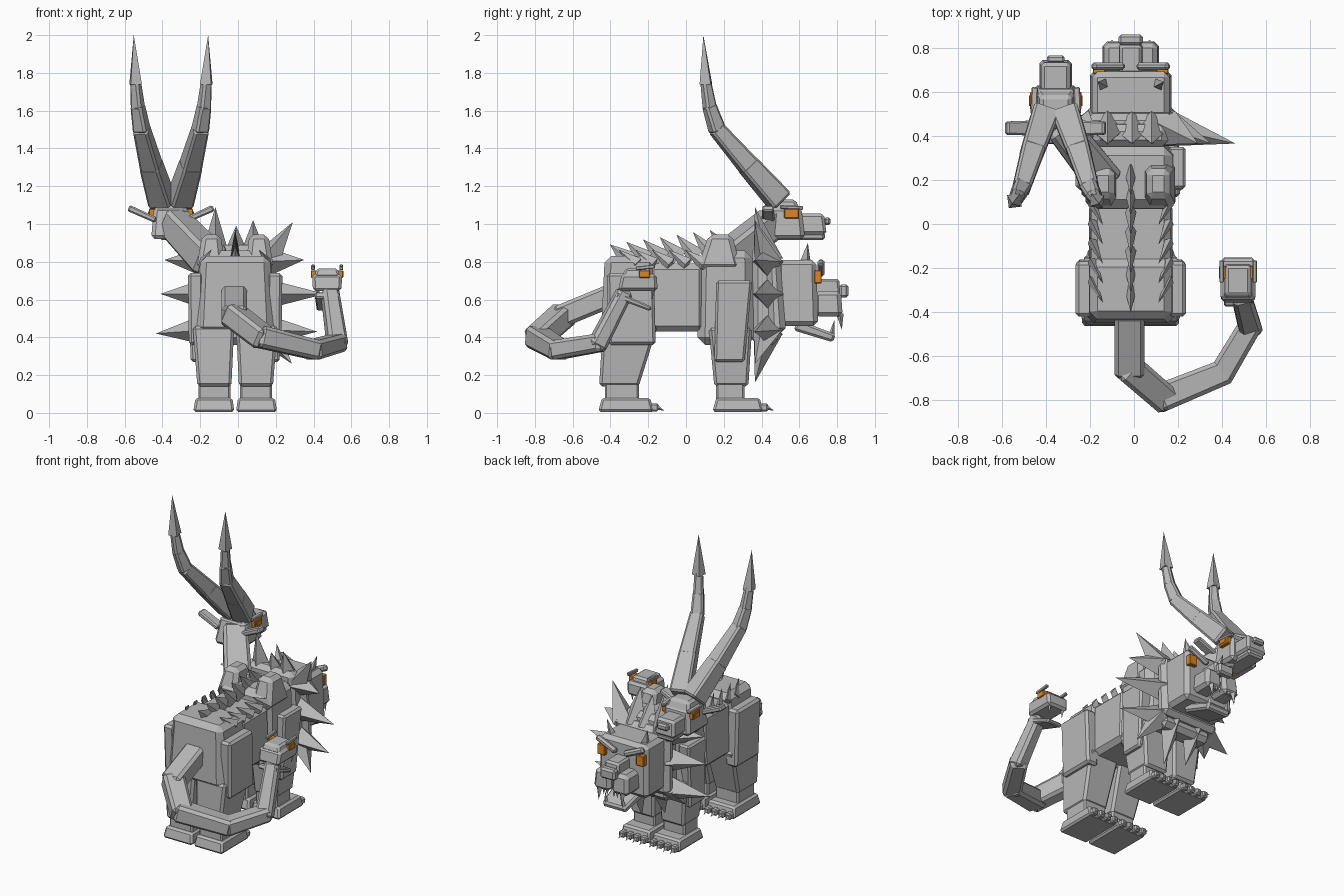
import bpy, bmesh, math
from mathutils import Vector

if "Cube" in bpy.data.objects:
    bpy.data.objects.remove(bpy.data.objects["Cube"])

CX = -0.015          # body centre line
GX = -0.355          # horned head centre line
SX = 0.472           # tail head centre line


def material(name, rgb):
    m = bpy.data.materials.new(name)
    m.diffuse_color = (*rgb, 1)
    m.use_nodes = True
    m.node_tree.nodes["Principled BSDF"].inputs["Base Color"].default_value = m.diffuse_color
    return m


STONE = material("stone_grey", (0.48, 0.48, 0.48))
ORANGE = material("glow_orange", (0.72, 0.24, 0.02))


def build(name, verts, faces, bevel=0.0, mat=STONE):
    bm = bmesh.new()
    vs = [bm.verts.new(v) for v in verts]
    for f in faces:
        bm.faces.new([vs[i] for i in f])
    bmesh.ops.recalc_face_normals(bm, faces=bm.faces)
    if bevel:
        bmesh.ops.bevel(bm, geom=list(bm.edges), offset=bevel, segments=1,
                        affect='EDGES', clamp_overlap=True)
    me = bpy.data.meshes.new(name)
    bm.to_mesh(me)
    bm.free()
    me.materials.append(mat)
    ob = bpy.data.objects.new(name, me)
    bpy.context.collection.objects.link(ob)
    return ob


CUBE = [(3, 2, 1, 0), (4, 5, 6, 7), (0, 1, 5, 4), (1, 2, 6, 5), (2, 3, 7, 6), (3, 0, 4, 7)]


def block(name, x, y, z, top_x=None, top_y=None, bevel=0.012, mat=STONE, cx=CX, side=1):
    """Upright tapered box; x ranges are measured from cx and flipped by side."""
    verts = []
    for (a, b), (c, d), h in ((x, y, z[0]), (top_x or x, top_y or y, z[1])):
        verts += [(cx + side * px, py, h) for px, py in ((a, c), (b, c), (b, d), (a, d))]
    return build(name, verts, CUBE, bevel, mat)


def bar(name, a, b, wa, wb=None, bevel=0.012, mat=STONE):
    """Tapered beam from a to b with (width, height) at each end."""
    a, b = Vector(a), Vector(b)
    q = (b - a).to_track_quat('Z', 'Y')
    verts = []
    for p, (w, h) in ((a, wa), (b, wb or wa)):
        verts += [p + q @ Vector((i * w / 2, j * h / 2, 0))
                  for i, j in ((-1, -1), (1, -1), (1, 1), (-1, 1))]
    return build(name, verts, CUBE, bevel, mat)


def spike(name, base, tip, w, h=None):
    """Four-sided pyramid."""
    base, tip = Vector(base), Vector(tip)
    q = (tip - base).to_track_quat('Z', 'Y')
    h = h or w
    verts = [base + q @ Vector(v) for v in ((w, 0, 0), (0, h, 0), (-w, 0, 0), (0, -h, 0))]
    return build(name, verts + [tip], [(3, 2, 1, 0), (0, 1, 4), (1, 2, 4), (2, 3, 4), (3, 0, 4)])


# Torso
block("belly", (-.19, .19), (-.2, .1), (.43, .79), (-.18, .18), (-.2, .1), .03)
block("haunch_block", (-.205, .205), (-.45, -.15), (.42, .83), (-.185, .185), (-.43, -.16), .035)
block("chest", (-.205, .205), (.06, .36), (.36, .86), (-.19, .19), (.07, .35), .04)
block("neck_collar", (-.19, .19), (.35, .49), (.36, .89), (-.17, .17), (.35, .45), .03)
block("collar_front", (-.215, .215), (.44, .53), (.42, .84), (-.2, .2), (.42, .50), .03)

# Legs, both sides
for s in (-1, 1):
    block("rear_thigh_plate", (.16, .245), (-.41, -.16), (.36, .74), (.17, .25), (-.42, -.17), .015, side=s)
    block("rear_leg", (.02, .20), (-.46, -.25), (.14, .46), (.005, .225), (-.44, -.15), .015, side=s)
    block("rear_shin", (.025, .195), (-.43, -.25), (.06, .16), bevel=.01, side=s)
    block("front_shoulder_plate", (.14, .235), (.15, .31), (.27, .70), (.17, .25), (.16, .35), .012, side=s)
    block("front_leg", (.025, .195), (.15, .33), (.14, .45), (.01, .225), (.12, .35), .015, side=s)
    block("front_shin", (.03, .19), (.16, .31), (.06, .16), bevel=.01, side=s)
    block("shoulder_hump", (.055, .205), (.06, .29), (.76, .945), (.075, .175), (.12, .245), .025, side=s)
    for label, y0, y1 in (("rear", -.465, -.17), ("front", .14, .41)):
        block(label + "_foot", (.004, .222), (y0, y1), (.005, .08), (.015, .21), (y0 + .02, y1 - .02), .012, side=s)
        for i in range(4):
            x = .035 + i * .052
            block(label + "_toe", (x - .02, x + .02), (y1 - .02, y1 + .025), (.008, .05), bevel=.008, side=s)
            spike(label + "_claw", (CX + s * x, y1 + .015, .03), (CX + s * x, y1 + .055, .012), .014)

# Mane spikes around the collar: tip x, tip z
for tx, tz in ((-.41, .63), (-.435, .42), (-.39, .81), (-.12, 1.09), (-.01, .99), (.08, 1.02),
               (.29, 1.01), (.35, .81), (.46, .63), (.42, .43), (-.25, .32), (.285, .26),
               (-.10, .22), (.07, .16)):
    bx = max(-.18, min(.15, tx))
    bz = max(.44, min(.80, tz))
    spike("mane_spike", (bx, .435, bz), (tx, .365, tz), .085, .08)

# Back spines: centre row and two smaller side rows
for i in range(7):
    y, z = .24 - i * .088, .835 - i * .005
    spike("back_spine", (CX, y - .01, z), (CX, y - .115, .97 - i * .013), .026, .055)
    if i > 1:
        for s in (-1, 1):
            spike("side_spine", (CX + s * .175, y + .03, .785), (CX + s * .125, y - .07, .865), .022, .04)

# Main head
block("head", (-.185, .185), (.48, .70), (.46, .81), (-.175, .175), (.48, .69), .025)
block("muzzle_bridge", (-.055, .055), (.68, .82), (.62, .71), (-.05, .05), (.68, .81), .012)
block("nose", (-.055, .055), (.81, .86), (.61, .68), bevel=.012)
bar("lower_jaw", (CX, .58, .465), (CX, .785, .395), (.21, .06), (.17, .045))
for s in (-1, 1):
    X = lambda v: CX + s * v
    block("muzzle_pad", (.005, .13), (.68, .83), (.51, .645), (.005, .12), (.68, .82), .022, side=s)
    block("head_eye", (.115, .172), (.68, .718), (.685, .755), bevel=.004, mat=ORANGE, side=s)
    bar("brow", (X(.03), .715, .735), (X(.175), .715, .80), (.035, .04))
    spike("head_ear", (X(.12), .63, .79), (X(.15), .645, .90), .035, .025)
    spike("upper_fang", (X(.085), .815, .525), (X(.085), .825, .44), .02)
    for x in (.025, .05):
        spike("upper_tooth", (X(x), .82, .52), (X(x), .82, .485), .01)
    spike("lower_fang", (X(.065), .77, .41), (X(.065), .785, .49), .016)

# Horned side head on its own neck
bar("side_neck", (-.14, .20, .80), (-.35, .47, 1.02), (.17, .17), (.15, .15), .02)
block("side_head", (-.105, .105), (.39, .63), (.92, 1.09), (-.09, .09), (.44, .61), .02, cx=GX)
block("side_crown", (-.09, .09), (.44, .61), (1.06, 1.13), (-.07, .07), (.46, .58), .015, cx=GX)
block("side_muzzle", (-.075, .075), (.60, .745), (.945, 1.055), (-.065, .065), (.60, .73), .015, cx=GX)
block("side_jaw", (-.06, .06), (.48, .735), (.915, .955), bevel=.012, cx=GX)
block("side_nose", (-.04, .04), (.73, .765), (.995, 1.035), bevel=.01, cx=GX)
for s in (-1, 1):
    block("side_head_eye", (.06, .117), (.52, .598), (1.03, 1.08), bevel=.004, mat=ORANGE, cx=GX, side=s)
    block("eye_slit", (.11, .121), (.535, .583), (1.045, 1.065), bevel=0, mat=ORANGE, cx=GX, side=s)
    bar("side_brow", (GX + s * .10, .50, 1.09), (GX + s * .095, .62, 1.085), (.03, .02), bevel=.005)
    bar("side_ear", (GX + s * .08, .435, 1.02), (GX + s * .225, .435, 1.085), (.07, .03), (.06, .035), .008)
    # Stepped curved horn
    pts = [(.05, .49, 1.13), (.105, .33, 1.31), (.155, .165, 1.50), (.175, .125, 1.62), (.187, .105, 1.75)]
    pts = [Vector((GX + s * x, y, z)) for x, y, z in pts]
    w = (.125, .105, .08, .065, .05)
    for i in range(4):
        d = (pts[i + 1] - pts[i]).normalized() * .012
        bar("horn_segment", pts[i] - d, pts[i + 1] + d, (w[i], w[i]), (w[i + 1], w[i + 1]), .012)
    spike("horn_tip", pts[4] - Vector((0, 0, .01)), (GX + s * .197, .092, 2.0), .042)

# Tail
path = [(-.02, -.40, .62), (-.02, -.655, .515), (.13, -.785, .40), (.40, -.675, .335),
        (.525, -.465, .37), (.485, -.32, .65)]
width = (.135, .135, .13, .115, .105, .09)
for i in range(5):
    a, b = Vector(path[i]), Vector(path[i + 1])
    d = (b - a).normalized() * .03
    bar("tail_segment", a - (d if i else d * 0), b + d * (1 if i < 4 else 0),
        (width[i], width[i] * .9), (width[i + 1], width[i + 1] * .9), .018)

# Tail head
block("tail_head", (-.075, .075), (-.36, -.15), (.645, .735), (-.08, .08), (-.34, -.155), .015, cx=SX)
block("tail_crown", (-.07, .07), (-.34, -.18), (.72, .765), (-.055, .055), (-.32, -.19), .012, cx=SX)
bar("tail_jaw", (SX, -.37, .625), (SX, -.185, .55), (.13, .035), (.11, .025), .008)
for s in (-1, 1):
    block("tail_eye", (.05, .086), (-.25, -.19), (.715, .755), bevel=.004, mat=ORANGE, cx=SX, side=s)
    bar("tail_brow", (SX + s * .075, -.265, .765), (SX + s * .075, -.165, .775), (.02, .02), bevel=.004)
    spike("tail_fang", (SX + s * .05, -.175, .65), (SX + s * .05, -.18, .60), .012)
